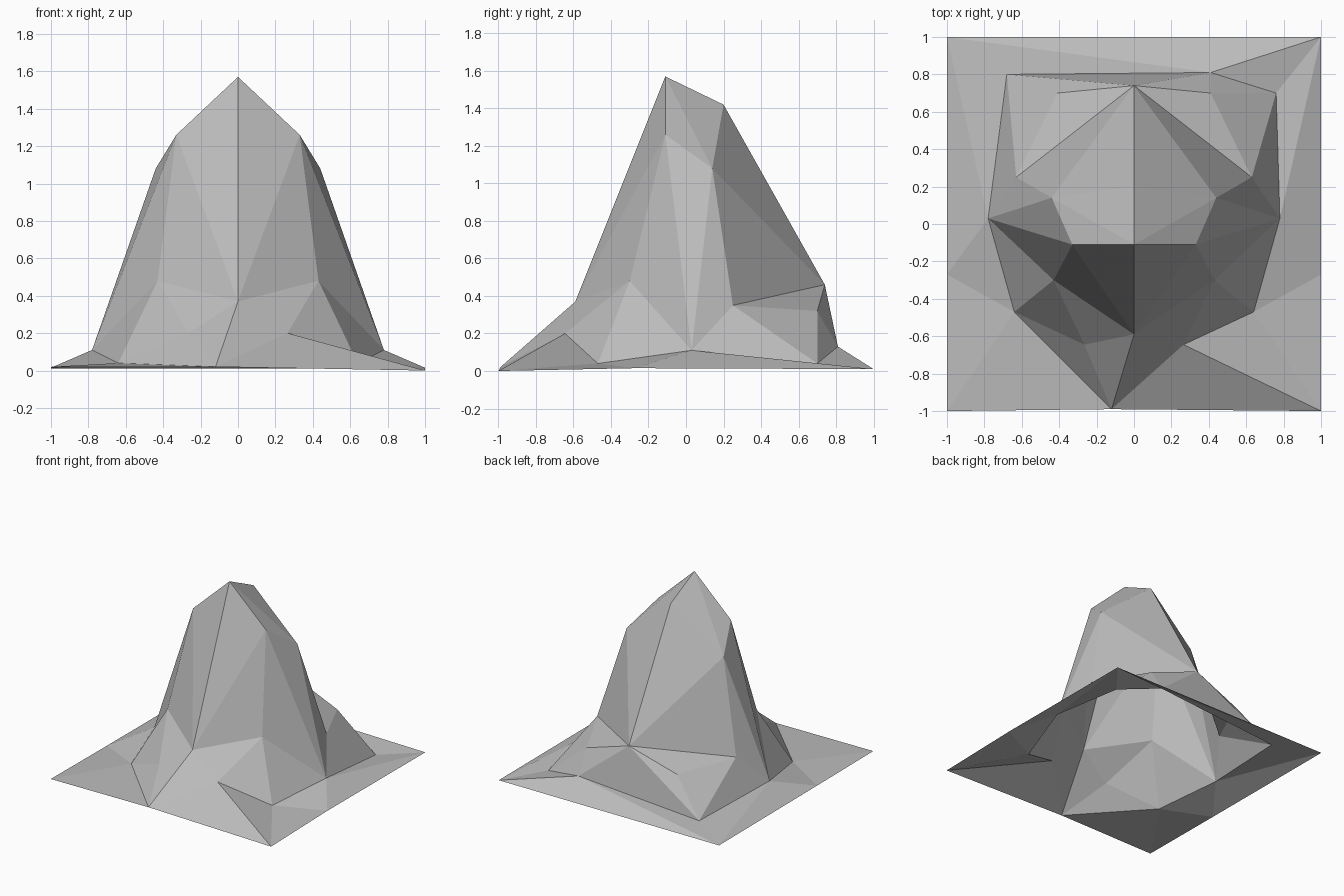
import bpy, bmesh

cube = bpy.data.objects.get("Cube")
if cube:
    bpy.data.objects.remove(cube)

stone = bpy.data.materials.new("stone_grey")
stone.use_nodes = True
stone.diffuse_color = (0.5, 0.5, 0.5, 1)
bsdf = stone.node_tree.nodes["Principled BSDF"]
bsdf.inputs["Base Color"].default_value = (0.5, 0.5, 0.5, 1)
bsdf.inputs["Roughness"].default_value = 0.9

# Points on the ridge line and the uneven rim
points = {
    "peak": (0, -0.11, 1.57), "crest": (0, 0.2, 1.42),
    "front_ledge": (0, -0.59, 0.37), "back_ledge": (0, 0.74, 0.46),
    "front_toe": (-0.12, -0.99, 0.02),
    "rim_back_l": (0.76, 0.70, 0.04), "rim_back_r": (-0.68, 0.80, 0.05),
    "rim_back_mid": (0.41, 0.81, 0.13),
    "corner_front_l": (1, -1, 0), "corner_front_r": (-1, -1, 0.02),
    "corner_back_l": (1, 1, 0.01), "corner_back_r": (-1, 1, 0.01),
}

# Mirrored points of the slopes and the base
for name, (x, y, z) in {
    "shoulder": (0.33, -0.11, 1.26), "neck": (0.44, 0.14, 1.08),
    "knee": (0.43, -0.30, 0.48), "foot": (0.265, -0.645, 0.2),
    "flank": (0.78, 0.03, 0.11), "rim_front": (0.64, -0.47, 0.04),
    "hollow": (0.63, 0.25, 0.35), "spur": (0.41, 0.70, 0.32),
    "edge": (1, -0.27, 0.015),
}.items():
    points[name + "_l"] = (x, y, z)
    points[name + "_r"] = (-x, y, z)


def both_sides(faces):
    """Repeat left-hand faces on the right."""
    mirrored = [" ".join(n[:-2] + "_r" if n.endswith("_l") else n
                         for n in f.split()) for f in faces]
    return faces + mirrored


def build(name, faces):
    """Flat-shaded sheet whose faces all point upward."""
    bm = bmesh.new()
    verts = {}
    for face in faces:
        for n in face.split():
            if n not in verts:
                verts[n] = bm.verts.new(points[n])
        f = bm.faces.new([verts[n] for n in face.split()])
        f.normal_update()
        if f.normal.z < 0:
            f.normal_flip()
    mesh = bpy.data.meshes.new(name)
    bm.to_mesh(mesh)
    bm.free()
    mesh.materials.append(stone)
    obj = bpy.data.objects.new(name, mesh)
    bpy.context.collection.objects.link(obj)


# Hollow rocky peak
build("mountain", both_sides([
    "peak crest neck_l", "peak neck_l shoulder_l",
    "peak shoulder_l front_ledge", "shoulder_l knee_l front_ledge",
    "shoulder_l flank_l knee_l", "shoulder_l neck_l flank_l",
    "neck_l hollow_l flank_l", "crest back_ledge neck_l",
    "neck_l back_ledge hollow_l", "back_ledge spur_l hollow_l",
    "hollow_l spur_l rim_back_l", "hollow_l rim_back_l flank_l",
    "front_ledge knee_l foot_l", "front_ledge foot_l front_toe",
    "knee_l rim_front_l foot_l", "knee_l flank_l rim_front_l",
]) + [
    "back_ledge rim_back_mid spur_l", "spur_l rim_back_mid rim_back_l",
    "back_ledge spur_r rim_back_r", "back_ledge rim_back_r rim_back_mid",
    "foot_r rim_front_r front_toe",
])

# Sloping ground around the foot of the peak
build("ground_skirt", both_sides([
    "flank_l rim_back_l corner_back_l", "flank_l corner_back_l edge_l",
    "flank_l edge_l rim_front_l", "edge_l corner_front_l rim_front_l",
]) + [
    "foot_l rim_front_l corner_front_l", "foot_l corner_front_l front_toe",
    "rim_front_r corner_front_r front_toe",
    "rim_back_l rim_back_mid corner_back_l",
    "rim_back_mid corner_back_r corner_back_l",
    "rim_back_mid rim_back_r corner_back_r",
])
